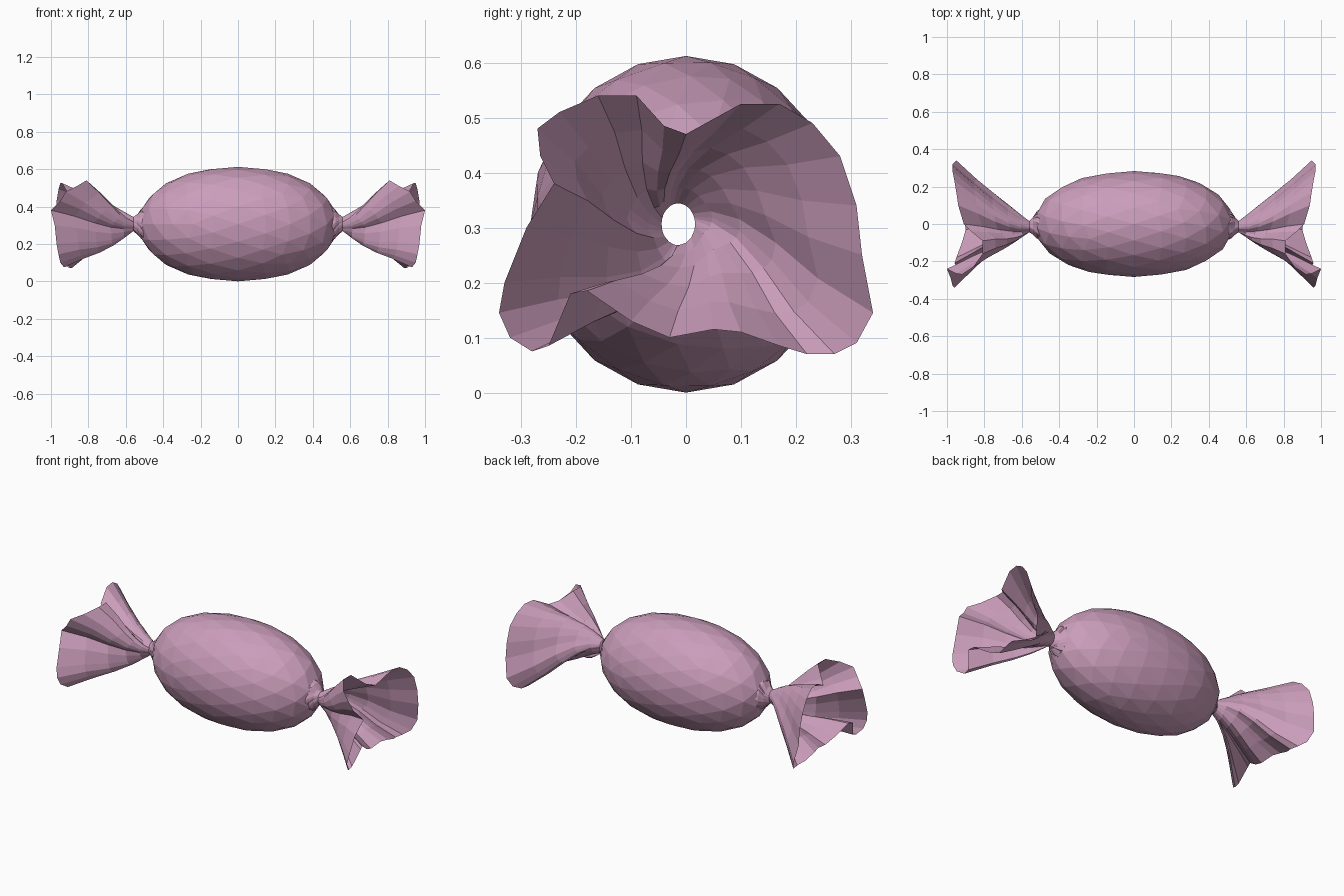
import bpy, bmesh, math

if "Cube" in bpy.data.objects:
    bpy.data.objects.remove(bpy.data.objects["Cube"])

ZC = 0.306
mat = bpy.data.materials.new("pink_wrapper")
mat.diffuse_color = (0.6, 0.34, 0.5, 1)
mat.use_nodes = True
mat.node_tree.nodes["Principled BSDF"].inputs["Base Color"].default_value = mat.diffuse_color


def add_object(name, bm):
    mesh = bpy.data.meshes.new(name)
    bm.to_mesh(mesh)
    bm.free()
    mesh.materials.append(mat)
    ob = bpy.data.objects.new(name, mesh)
    bpy.context.collection.objects.link(ob)
    return ob


# Candy body: faceted ellipsoid with slightly full shoulders, open at both necks
bm = bmesh.new()
bmesh.ops.create_icosphere(bm, subdivisions=3, radius=1)
bmesh.ops.delete(bm, geom=[v for v in bm.verts if abs(v.co.z) > 0.999], context='VERTS')
for v in bm.verts:
    v.co = (v.co.z, v.co.x, v.co.y)
    u, a, b = v.co
    k = (1 - abs(u) ** 2.1) ** (1 / 2.1) / math.hypot(a, b)
    v.co = (0.532 * u, 0.283 * a * k, ZC + 0.306 * b * k)
bmesh.ops.recalc_face_normals(bm, faces=bm.faces[:])
add_object("candy_body", bm)

# Crumpled rim of the twisted wrapper end: (y, z, x)
RIM = [
    (.34, .145, .95), (.32, .25, .97), (.31, .34, .97), (.28, .43, .97),
    (.23, .49, .96), (.17, .525, .95), (.10, .525, .94), (0, .47, .91),
    (-.04, .485, .87), (-.09, .54, .81), (-.16, .54, .81), (-.23, .51, .86),
    (-.27, .48, .92), (-.265, .43, .95), (-.24, .38, 1.0), (-.29, .30, .98),
    (-.33, .20, .97), (-.34, .145, .96), (-.32, .10, .95), (-.28, .075, .93),
    (-.25, .085, .93), (-.21, .18, .96), (-.18, .185, .95), (-.10, .13, .92),
    (-.03, .10, .90), (.05, .115, .91), (.10, .11, .92), (.17, .085, .91),
    (.22, .07, .89), (.27, .07, .90), (.31, .09, .93),
]
NECK_Y, NECK_X, TWIST = -0.014, 0.56, math.radians(55)


def wrapper_end(name, side):
    bm = bmesh.new()
    rings = []
    # Neck gather, tucked into the body opening, with small pleats
    for x, r, turn in ((.497, .084, 1.9), (.52, .07, 1.6), (.54, .048, 1.3)):
        ring = []
        for i, (y, z, _) in enumerate(RIM):
            a = math.atan2(z - ZC, y - NECK_Y) + TWIST * turn
            rr = r * (1 + 0.05 * math.sin(i * 1.9))
            ring.append(bm.verts.new((side * x, NECK_Y * (x - .49) * 14 + rr * math.cos(a),
                                      ZC + 1.1 * rr * math.sin(a))))
        rings.append(ring)
    # Twisted flare out to the rim
    for t in (0, .12, .28, .48, .72, 1):
        ring = []
        for y, z, x in RIM:
            dy, dz = y - NECK_Y, z - ZC
            a = math.atan2(dz, dy) + TWIST * (1 - t) ** 2
            r = 0.038 + (math.hypot(dy, dz) - 0.038) * t ** 1.05
            squash = 0.8 + 0.2 * t
            ring.append(bm.verts.new((side * (NECK_X + (x - NECK_X) * t),
                                      NECK_Y + squash * r * math.cos(a),
                                      ZC + r * math.sin(a))))
        rings.append(ring)
    n = len(RIM)
    for p, q in zip(rings, rings[1:]):
        for i in range(n):
            j = (i + 1) % n
            f = [p[i], p[j], q[j], q[i]]
            bm.faces.new(f if side > 0 else f[::-1])
    add_object(name, bm)


wrapper_end("wrapper_end_right", 1)
wrapper_end("wrapper_end_left", -1)
